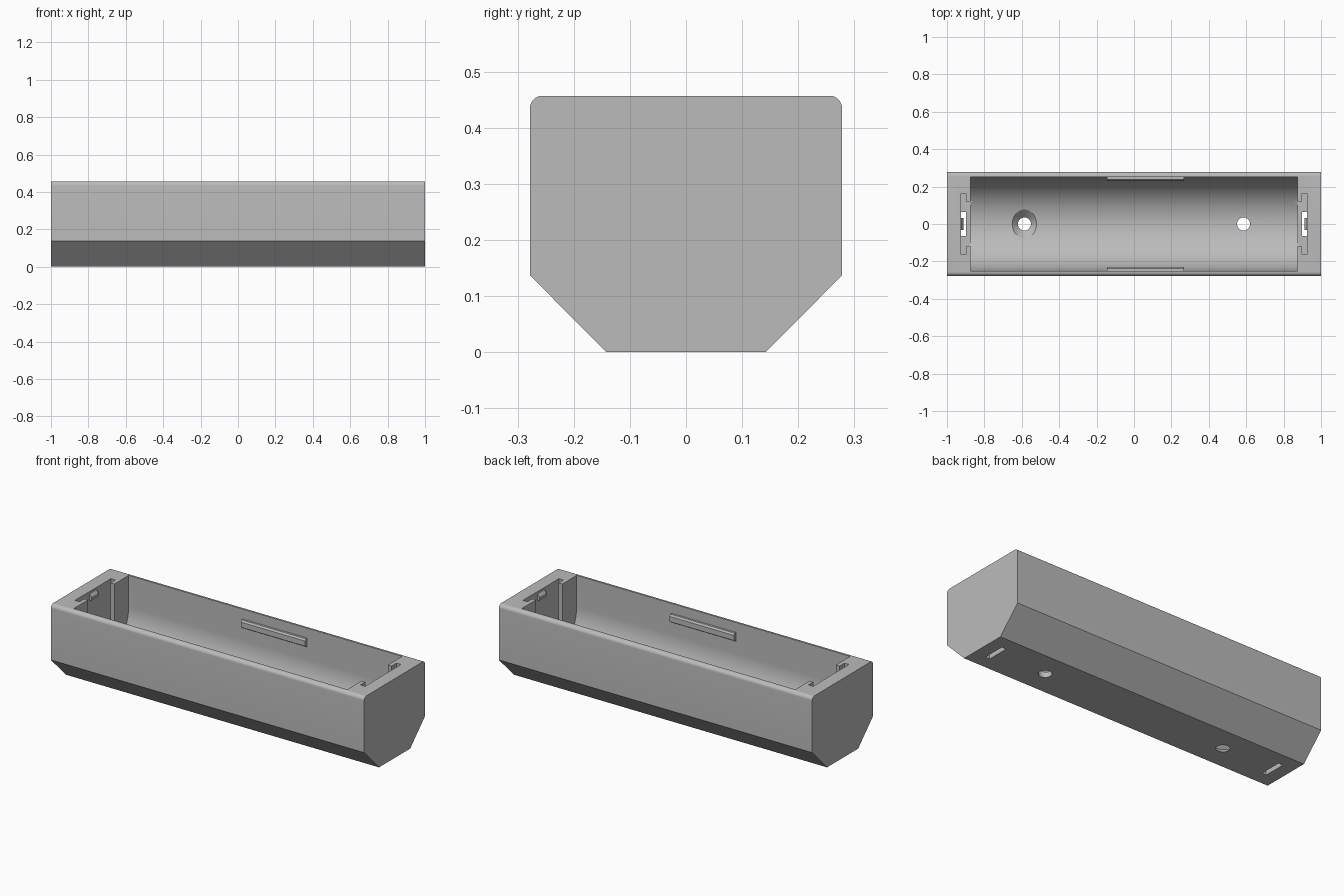
import bpy, bmesh, math
from mathutils import Matrix

if "Cube" in bpy.data.objects:
    bpy.data.objects.remove(bpy.data.objects["Cube"])

grey = bpy.data.materials.new("light grey plastic")
grey.use_nodes = True
GREY = (0.5, 0.5, 0.5, 1)
grey.diffuse_color = GREY
grey.node_tree.nodes["Principled BSDF"].inputs["Base Color"].default_value = GREY

BORE_R, BORE_Z, BORE_X = 0.25, 0.28, 0.873
TOP = 0.457


def finish(name, bm):
    bmesh.ops.recalc_face_normals(bm, faces=bm.faces)
    mesh = bpy.data.meshes.new(name)
    bm.to_mesh(mesh)
    bm.free()
    mesh.materials.append(grey)
    obj = bpy.data.objects.new(name, mesh)
    bpy.context.collection.objects.link(obj)
    return obj


def extrude_x(name, profile, x0, x1):
    """Sweep a closed (y, z) profile along x."""
    bm = bmesh.new()
    face = bm.faces.new([bm.verts.new((x0, y, z)) for y, z in profile])
    new = bmesh.ops.extrude_face_region(bm, geom=[face])["geom"]
    verts = [v for v in new if isinstance(v, bmesh.types.BMVert)]
    bmesh.ops.translate(bm, verts=verts, vec=(x1 - x0, 0, 0))
    return finish(name, bm)


def box(name, x0, x1, half_y, z0, z1):
    x0, x1 = sorted((x0, x1))
    return extrude_x(name, [(-half_y, z0), (half_y, z0), (half_y, z1), (-half_y, z1)], x0, x1)


def cone(name, x, r0, r1, z0, z1):
    bm = bmesh.new()
    bmesh.ops.create_cone(bm, cap_ends=True, segments=48, radius1=r0, radius2=r1, depth=z1 - z0,
                          matrix=Matrix.Translation((x, 0, (z0 + z1) / 2)))
    return finish(name, bm)


def cut(target, cutter):
    mod = target.modifiers.new("cut", "BOOLEAN")
    mod.operation, mod.solver, mod.object = "DIFFERENCE", "EXACT", cutter
    bpy.ops.object.select_all(action="DESELECT")
    bpy.context.view_layer.objects.active = target
    target.select_set(True)
    bpy.ops.object.modifier_apply(modifier=mod.name)
    bpy.data.objects.remove(cutter)


def arc(cy, cz, r, a0, a1, steps):
    angles = [math.radians(a0 + (a1 - a0) * i / steps) for i in range(steps + 1)]
    return [(cy + r * math.cos(a), cz + r * math.sin(a)) for a in angles]


# Outer shell: chamfered underside, rounded top edges
R = 0.022
side = [(0.142, 0), (0.278, 0.137)] + arc(0.278 - R, TOP - R, R, 0, 90, 8)
body = extrude_x("holder_body", side + [(-y, z) for y, z in reversed(side)], -1, 1)

# Half-round cell bay, open at the top
bay = arc(0, BORE_Z, BORE_R, 180, 360, 64) + [(BORE_R, 0.6), (-BORE_R, 0.6)]
cut(body, extrude_x("bay_cutter", bay, -BORE_X, BORE_X))

for s in (-1, 1):
    # Contact plate slot, its opening to the bay and the slit through the floor
    cut(body, box("slot_cutter", s * 0.897, s * 0.926, 0.164, 0.06, 0.6))
    cut(body, box("opening_cutter", s * 0.86, s * 0.91, 0.119, 0.06, 0.6))
    cut(body, box("slit_cutter", s * 0.8975, s * 0.9255, 0.065, -0.1, 0.1))
    # Countersunk screw hole
    cut(body, cone("screw_cutter", s * 0.586, 0.035, 0.035, -0.1, 0.2))
    cut(body, cone("countersink_cutter", s * 0.586, 0.03, 0.1, -0.005, 0.065))

bpy.ops.object.shade_smooth_by_angle(angle=math.radians(25))

# Cell retaining ridges on the long walls
for s, name in ((-1, "front_ridge"), (1, "back_ridge")):
    ridge = [(0.255, 0.345), (0.231, 0.36), (0.231, 0.39), (0.238, 0.4), (0.255, 0.4)]
    extrude_x(name, [(s * y, z) for y, z in ridge], -0.144, 0.267)

# Snap wedges holding the contact plates
for s, name in ((-1, "right_catch"), (1, "left_catch")):
    bm = bmesh.new()
    wedge = [(0.93, 0.45), (0.912, 0.425), (0.912, 0.41), (0.93, 0.4)]
    face = bm.faces.new([bm.verts.new((s * x, -0.032, z)) for x, z in wedge])
    new = bmesh.ops.extrude_face_region(bm, geom=[face])["geom"]
    bmesh.ops.translate(bm, verts=[v for v in new if isinstance(v, bmesh.types.BMVert)],
                        vec=(0, 0.064, 0))
    finish(name, bm)
